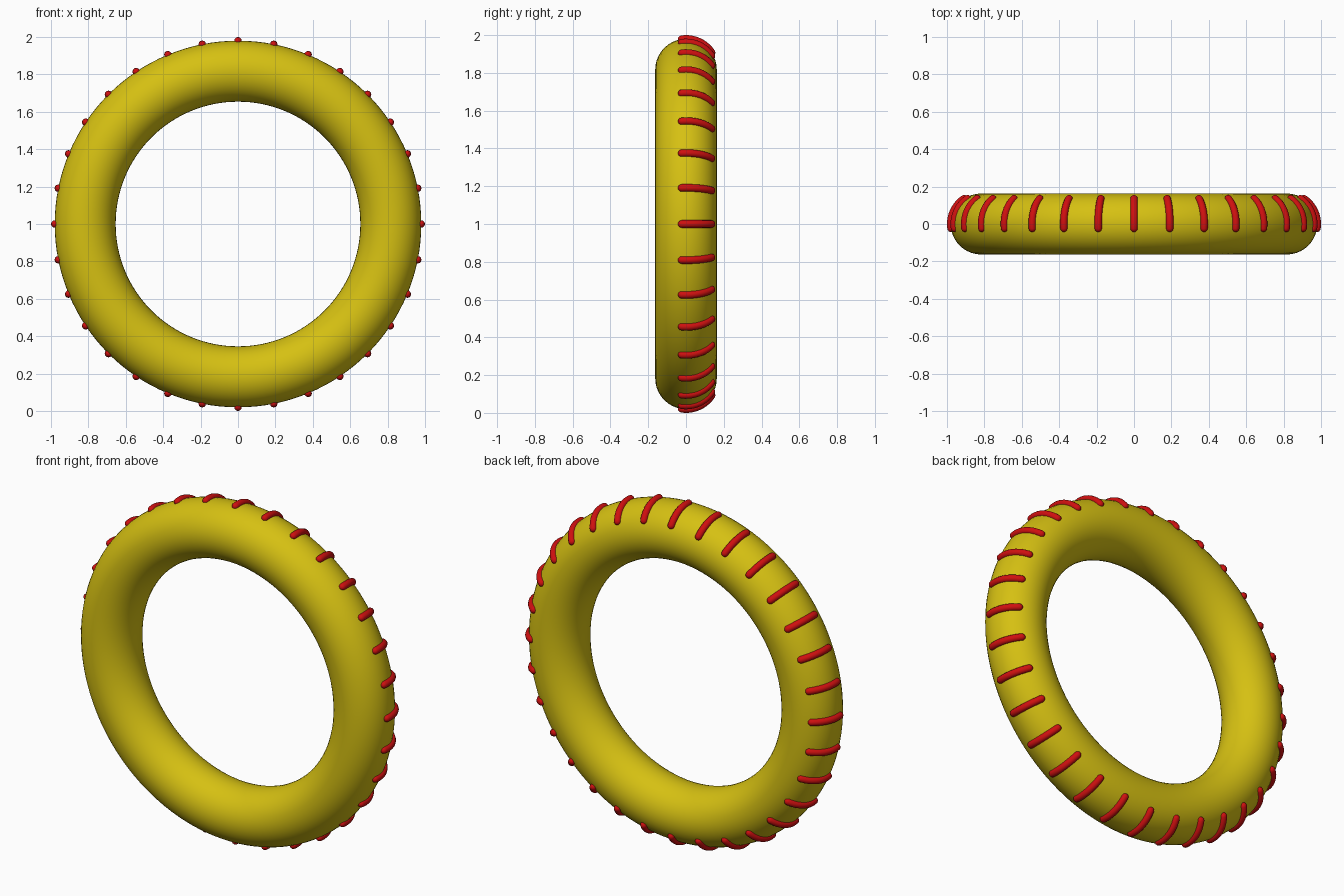
import bpy
import math
from mathutils import Vector

cube = bpy.data.objects.get("Cube")
if cube:
    bpy.data.objects.remove(cube, do_unlink=True)

MAJOR, MINOR = 0.817, 0.163      # ring radius and tube radius
RIB_R, RIB_COUNT = 0.02, 32      # rib thickness and number of ribs
RIB_START, RIB_END = math.radians(-8), math.radians(56)
CENTRE = Vector((0, 0, 1))


def material(name, rgb):
    mat = bpy.data.materials.new(name)
    mat.use_nodes = True
    colour = (*rgb, 1.0)
    mat.diffuse_color = colour
    mat.node_tree.nodes["Principled BSDF"].inputs["Base Color"].default_value = colour
    return mat


yellow = material("yellow", (0.67, 0.53, 0.006))
red = material("red", (0.62, 0.005, 0.005))

# Ring standing upright, its axis along y
bpy.ops.mesh.primitive_torus_add(
    major_radius=MAJOR, minor_radius=MINOR, major_segments=128, minor_segments=40,
    location=CENTRE, rotation=(math.pi / 2, 0, 0))
ring = bpy.context.object
ring.name = "ring"
ring.data.materials.append(yellow)
bpy.ops.object.transform_apply(location=False, rotation=True, scale=False)
bpy.ops.object.shade_smooth()

# Rib profile: (angle around the tube, thickness factor), with rounded ends
cap = RIB_R / MINOR
ends = [math.radians(a) for a in (85, 65, 45, 22)]
profile = [(RIB_START - cap * math.sin(a), math.cos(a)) for a in ends]
profile += [(RIB_START + (RIB_END - RIB_START) * i / 10, 1.0) for i in range(11)]
profile += [(RIB_END + cap * math.sin(a), math.cos(a)) for a in reversed(ends)]

# Ribs: arcs that hug the outer and rear side of the ring
curve = bpy.data.curves.new("ribs", 'CURVE')
curve.dimensions = '3D'
curve.bevel_depth = RIB_R
curve.bevel_resolution = 4
curve.use_fill_caps = True
for k in range(RIB_COUNT):
    turn = 2 * math.pi * k / RIB_COUNT
    spline = curve.splines.new('POLY')
    spline.points.add(len(profile) - 1)
    for point, (phi, thickness) in zip(spline.points, profile):
        r = MAJOR + MINOR * math.cos(phi)
        point.co = (r * math.cos(turn), MINOR * math.sin(phi), r * math.sin(turn), 1)
        point.radius = thickness
ribs = bpy.data.objects.new("ribs", curve)
ribs.location = CENTRE
bpy.context.collection.objects.link(ribs)
curve.materials.append(red)

# Turn the ribs into a smooth mesh
bpy.ops.object.select_all(action='DESELECT')
ribs.select_set(True)
bpy.context.view_layer.objects.active = ribs
bpy.ops.object.convert(target='MESH')
bpy.ops.object.shade_smooth()
